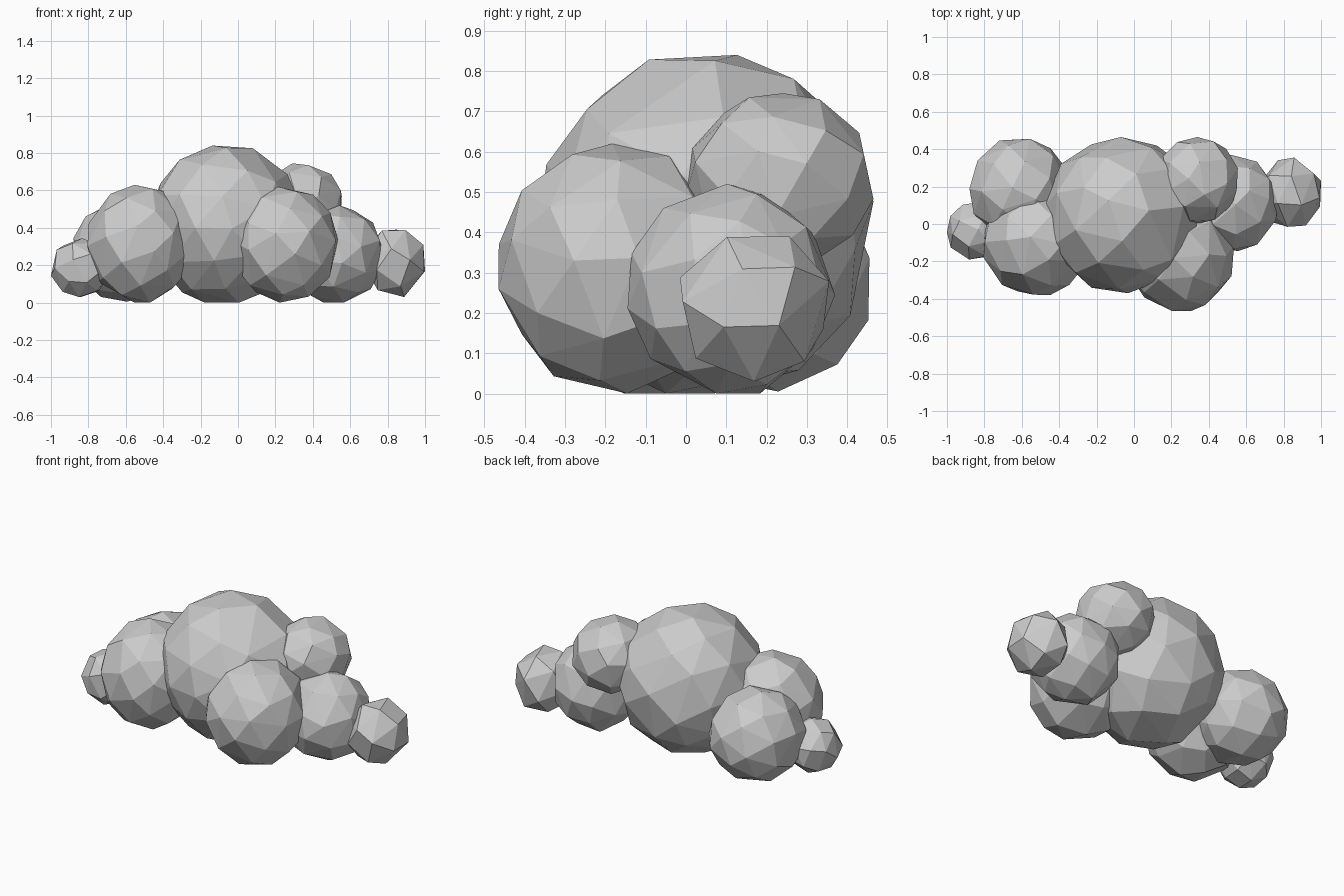
import bpy, bmesh, math, random
from mathutils import Vector, Euler

if "Cube" in bpy.data.objects:
    bpy.data.objects.remove(bpy.data.objects["Cube"])

random.seed(11)


def puff(name, n, lo, hi):
    """Faceted ball: convex hull of evenly spread, jittered points, fitted to a box."""
    rot = Euler([random.uniform(0, 6.28) for _ in range(3)]).to_matrix()
    pts = []
    for i in range(n):
        z = 1 - 2 * (i + 0.5) / n
        r = math.sqrt(1 - z * z)
        a = i * math.pi * (3 - math.sqrt(5))
        p = Vector((r * math.cos(a), r * math.sin(a), z))
        p += Vector([random.uniform(-0.07, 0.07) for _ in range(3)])
        pts.append(rot @ p.normalized())
    # fit to the box, letting the underside flatten slightly
    mn = [min(p[k] for p in pts) for k in range(3)]
    mx = [max(p[k] for p in pts) for k in range(3)]
    bm = bmesh.new()
    for p in pts:
        q = [lo[k] + (p[k] - mn[k]) / (mx[k] - mn[k]) * (hi[k] - lo[k]) for k in range(3)]
        if q[2] < lo[2] + 0.04 * (hi[2] - lo[2]):
            q[2] = lo[2]
        bm.verts.new(q)
    bmesh.ops.convex_hull(bm, input=bm.verts)
    bmesh.ops.dissolve_limit(bm, angle_limit=math.radians(3), verts=bm.verts, edges=bm.edges)
    bmesh.ops.recalc_face_normals(bm, faces=bm.faces)
    me = bpy.data.meshes.new(name)
    bm.to_mesh(me)
    bm.free()
    ob = bpy.data.objects.new(name, me)
    bpy.context.collection.objects.link(ob)


# cloud / bush lobes: name, point count, box minimum, box maximum
puff("main_lobe", 50, (-0.49, -0.37, 0.0), (0.34, 0.465, 0.84))
puff("front_left_lobe", 42, (-0.805, -0.38, 0.0), (-0.24, 0.19, 0.63))
puff("front_right_lobe", 42, (-0.03, -0.465, 0.0), (0.535, 0.12, 0.62))
puff("back_left_lobe", 40, (-0.88, -0.09, 0.005), (-0.34, 0.455, 0.545))
puff("back_right_upper_lobe", 36, (0.115, 0.0, 0.31), (0.555, 0.465, 0.745))
puff("right_lobe", 40, (0.27, -0.145, 0.0), (0.78, 0.37, 0.52))
puff("far_left_lobe", 28, (-1.0, -0.19, 0.03), (-0.68, 0.12, 0.345))
puff("far_right_lobe", 20, (0.67, -0.015, 0.03), (1.0, 0.355, 0.39))
